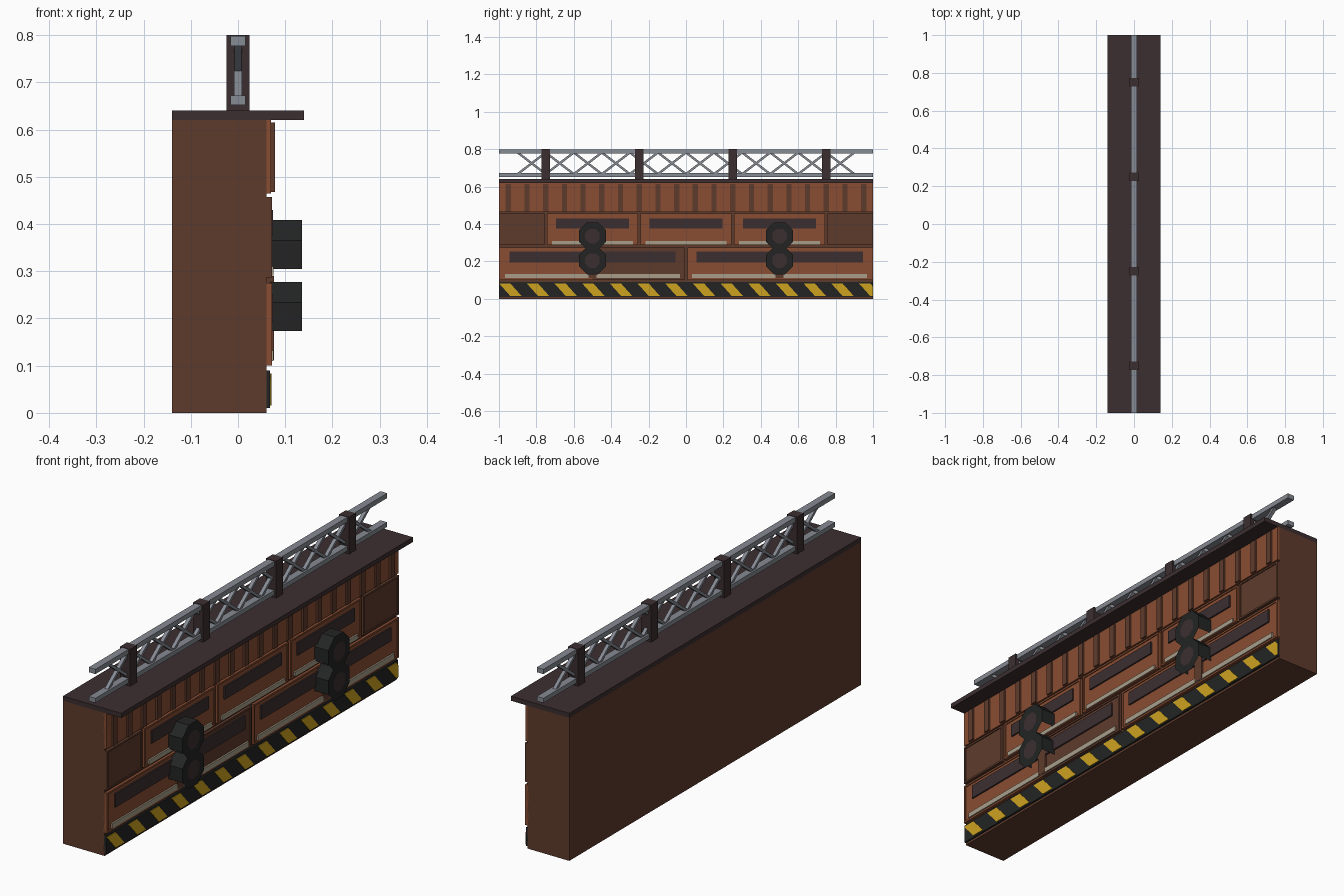
import bpy, bmesh, math
from mathutils import Matrix

cube = bpy.data.objects.get("Cube")
if cube:
    bpy.data.objects.remove(cube)


def material(name, rgb):
    """Flat colour from 0-255 display values."""
    lin = [((c / 255 + 0.055) / 1.055) ** 2.4 for c in rgb] + [1]
    m = bpy.data.materials.new(name)
    m.use_nodes = True
    m.diffuse_color = lin
    m.node_tree.nodes["Principled BSDF"].inputs["Base Color"].default_value = lin
    return m


BROWN = material("rust brown", (95, 59, 44))
ORANGE = material("rust orange", (136, 77, 50))
DARK = material("dark maroon", (60, 46, 48))
STEEL = material("steel grey", (134, 139, 147))
BLACK = material("black", (35, 36, 36))
YELLOW = material("hazard yellow", (205, 162, 32))
PALE = material("pale strip", (168, 158, 138))


def finish(name, bm, mat):
    me = bpy.data.meshes.new(name)
    bm.to_mesh(me)
    bm.free()
    me.materials.append(mat)
    ob = bpy.data.objects.new(name, me)
    bpy.context.collection.objects.link(ob)
    return ob


def add_box(bm, x, y, z, tilt=0):
    """Box from (min, max) ranges, optionally tilted about x."""
    size = [b - a for a, b in (x, y, z)]
    mid = [(a + b) / 2 for a, b in (x, y, z)]
    mat = Matrix.Translation(mid) @ Matrix.Rotation(tilt, 4, "X") @ Matrix.Diagonal((*size, 1))
    bmesh.ops.create_cube(bm, size=1, matrix=mat)


def boxes(name, mat, items):
    bm = bmesh.new()
    for item in items:
        add_box(bm, *item)
    return finish(name, bm, mat)


# Main wall and overhanging cap
boxes("wall_body", BROWN, [((-0.14, 0.06), (-1, 1), (0, 0.62))])
boxes("wall_cap", DARK, [((-0.14, 0.14), (-1, 1), (0.62, 0.64))])

# Ribbed band below the cap
boxes("ribbed_band", ORANGE, [((0.055, 0.07), (-1, 1), (0.465, 0.62))])
boxes("band_ribs", BROWN, [((0.06, 0.078), (-0.964 + 0.1 * i, -0.936 + 0.1 * i), (0.468, 0.615))
                           for i in range(20)])


# Wall panels with raised rims, dark windows and pale strips
def panel(name, mat, y0, y1, z0, z1, rim=0.008):
    x = (0.06, 0.072)
    boxes(name, mat, [
        ((0.055, 0.068), (y0, y1), (z0, z1)),
        (x, (y0, y0 + rim), (z0, z1)), (x, (y1 - rim, y1), (z0, z1)),
        (x, (y0 + rim, y1 - rim), (z0, z0 + rim)),
        (x, (y0 + rim, y1 - rim), (z1 - rim, z1))])


UPPER, LOWER = (0.287, 0.457), (0.1, 0.275)
for i, mid in enumerate((-0.5, 0, 0.5)):
    panel(f"upper_panel_{i}", ORANGE, mid - 0.243, mid + 0.243, *UPPER)
for side, (a, b) in {"right": (-1, -0.757), "left": (0.757, 1)}.items():
    panel(f"end_panel_{side}", BROWN, a, b, *UPPER)
panel("lower_panel_right", ORANGE, -1, -0.5, *LOWER)
panel("lower_panel_dark", BROWN, -0.5, -0.007, *LOWER)
panel("lower_panel_left", ORANGE, 0.007, 1, *LOWER)

boxes("panel_windows", DARK,
      [((0.06, 0.0745), (m - 0.195, m + 0.195), (0.375, 0.43)) for m in (-0.5, 0, 0.5)]
      + [((0.06, 0.0745), (m - 0.445, m + 0.445), (0.193, 0.252)) for m in (-0.5, 0.5)])
boxes("pale_strips", PALE,
      [((0.06, 0.075), (m - 0.217, m + 0.217), (0.291, 0.31)) for m in (-0.5, 0, 0.5)]
      + [((0.06, 0.075), (m - 0.467, m + 0.467), (0.11, 0.132)) for m in (-0.5, 0.5)])

# Hazard band with slanted stripes trimmed at the end
boxes("hazard_band", BLACK, [((0.055, 0.068), (-1, 1), (0.01, 0.09))])
bm = bmesh.new()
for i in range(14):
    y = -1 + 0.148 * i
    outline = [(y, 0.083), (y + 0.06, 0.083), (y + 0.12, 0.016), (y + 0.06, 0.016)]
    face = bm.faces.new([bm.verts.new((0.066, a, b)) for a, b in outline])
    new = bmesh.ops.extrude_face_region(bm, geom=[face])["geom"]
    bmesh.ops.translate(bm, vec=(0.005, 0, 0),
                        verts=[v for v in new if isinstance(v, bmesh.types.BMVert)])
bmesh.ops.bisect_plane(bm, geom=bm.verts[:] + bm.edges[:] + bm.faces[:],
                       plane_co=(0, 1, 0), plane_no=(0, 1, 0), clear_outer=True)
bmesh.ops.recalc_face_normals(bm, faces=bm.faces[:])
finish("hazard_stripes", bm, YELLOW)


# Paired signal lamps: octagonal front, hood open underneath
def octagon(bm, x, y, z, r):
    angles = [math.radians(22.5 + 45 * k) for k in range(8)]
    return [bm.verts.new((x, y + r * math.cos(a), z + r * math.sin(a))) for a in angles]


def lamp(name, y, z):
    bm = bmesh.new()
    front = octagon(bm, 0.135, y, z, 0.079)
    back = octagon(bm, 0.068, y, z, 0.079)
    bm.faces.new(front)
    for k in (7, 0, 1, 2, 3):
        n = (k + 1) % 8
        bm.faces.new((front[k], back[k], back[n], front[n]))
    for v in back[4:7]:
        if not v.link_faces:
            bm.verts.remove(v)
    finish(name + "_hood", bm, BLACK)
    bm = bmesh.new()
    bm.faces.new(octagon(bm, 0.137, y, z, 0.042))
    finish(name + "_lens", bm, DARK)


for side, y in (("right", -0.5), ("left", 0.5)):
    lamp(f"upper_lamp_{side}", y, 0.335)
    lamp(f"lower_lamp_{side}", y, 0.204)
    boxes(f"lamp_bracket_{side}", BROWN, [((0.06, 0.076), (y - 0.022, y + 0.022), (0.112, 0.29))])

# Lattice railing on the cap
boxes("railing_posts", DARK, [((-0.024, 0.024), (y - 0.023, y + 0.023), (0.64, 0.8))
                              for y in (-0.75, -0.25, 0.25, 0.75)])
boxes("railing_rails", STEEL, [((-0.016, 0.016), (-1, 1), z)
                               for z in ((0.777, 0.798), (0.652, 0.672))])
CELL, LOW, HIGH = 0.15, 0.667, 0.782
length = math.hypot(CELL, HIGH - LOW)
slope = math.atan2(HIGH - LOW, CELL)
mid_z = (LOW + HIGH) / 2
braces = []
for i in range(12):
    y = -0.9 + CELL * (i + 0.5)
    for s, depth in ((1, 0.008), (-1, 0.0075)):
        braces.append(((-depth, depth), (y - length / 2, y + length / 2),
                       (mid_z - 0.006, mid_z + 0.006), s * slope))
boxes("railing_braces", STEEL, braces)
